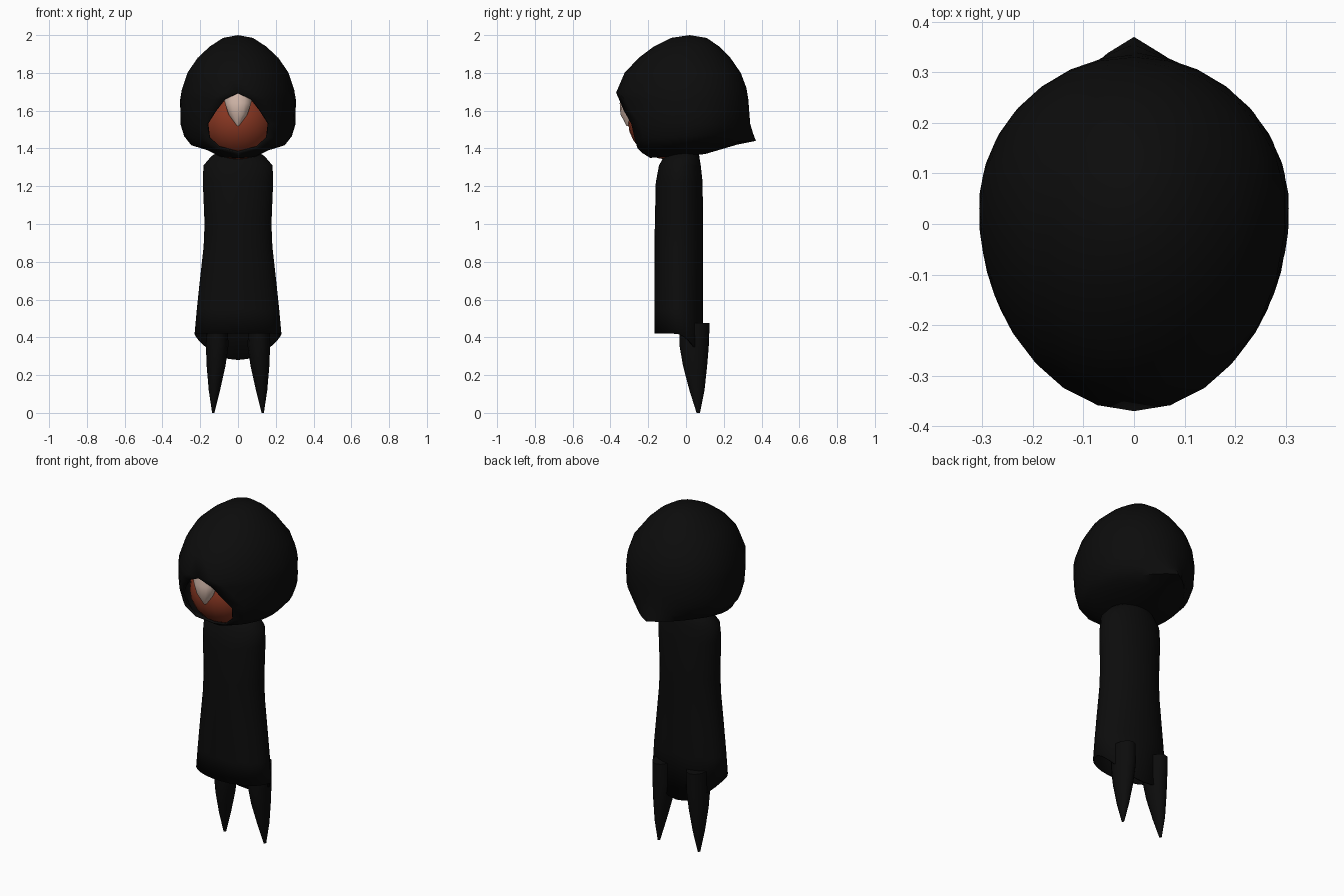
import bpy, bmesh, math

if "Cube" in bpy.data.objects:
    bpy.data.objects.remove(bpy.data.objects["Cube"])


def material(name, rgb):
    m = bpy.data.materials.new(name)
    m.diffuse_color = (*rgb, 1)
    m.use_nodes = True
    m.node_tree.nodes["Principled BSDF"].inputs["Base Color"].default_value = m.diffuse_color
    return m


BLACK = material("black_cloth", (0.0036, 0.0036, 0.0036))
BROWN = material("brown_skin", (0.25, 0.038, 0.016))
CREAM = material("cream_hair", (0.68, 0.50, 0.42))


def finish(name, rows, mat, closed=True, caps=(True, True), angle=50):
    """Skin a list of point rows into an object."""
    bm = bmesh.new()
    vs = [[bm.verts.new(p) for p in row] for row in rows]
    n = len(rows[0])
    for a, b in zip(vs, vs[1:]):
        for i in range(n if closed else n - 1):
            j = (i + 1) % n
            bm.faces.new((a[i], a[j], b[j], b[i]))
    for row, cap in ((vs[0], caps[0]), (vs[-1], caps[1])):
        if cap:
            bm.faces.new(row)
    bmesh.ops.remove_doubles(bm, verts=bm.verts, dist=0.0005)
    bmesh.ops.recalc_face_normals(bm, faces=bm.faces)
    me = bpy.data.meshes.new(name)
    bm.to_mesh(me)
    bm.free()
    me.materials.append(mat)
    ob = bpy.data.objects.new(name, me)
    bpy.context.collection.objects.link(ob)
    bpy.ops.object.select_all(action="DESELECT")
    ob.select_set(True)
    bpy.context.view_layer.objects.active = ob
    bpy.ops.object.shade_smooth_by_angle(angle=math.radians(angle))
    return ob


def ellipse(z, cx, cy, rx, ry, n=20):
    return [(cx + rx * math.sin(2 * math.pi * i / n),
             cy - ry * math.cos(2 * math.pi * i / n), z) for i in range(n)]


def thicken(ob, t):
    mod = ob.modifiers.new("thickness", "SOLIDIFY")
    mod.thickness = t
    mod.offset = -1


# Hood: front z, back z, front y, back y, half width, half opening, back point
hood_rows = [
    (2.0, 2.0, 0.02, 0.02, 0, 0, 0),
    (1.985, 1.985, -0.08, 0.11, 0.08, 0, 0),
    (1.94, 1.94, -0.17, 0.175, 0.15, 0, 0),
    (1.88, 1.88, -0.25, 0.235, 0.215, 0, 0),
    (1.80, 1.80, -0.325, 0.29, 0.27, 0, 0),
    (1.695, 1.72, -0.37, 0.32, 0.30, 0, 0),
    (1.66, 1.66, -0.365, 0.33, 0.306, 0.07, 0),
    (1.60, 1.59, -0.36, 0.33, 0.307, 0.12, 0.005),
    (1.53, 1.53, -0.35, 0.32, 0.305, 0.165, 0.02),
    (1.45, 1.48, -0.33, 0.295, 0.285, 0.155, 0.06),
    (1.40, 1.44, -0.28, 0.27, 0.25, 0.10, 0.10),
    (1.375, 1.42, -0.23, 0.22, 0.17, 0, 0.05),
    (1.35, 1.37, -0.19, 0.10, 0.10, 0, 0),
    (1.36, 1.36, -0.05, -0.05, 0, 0, 0),
]
rows = []
STEPS = 26
for zf, zb, yf, yb, w, gap, tip in hood_rows:
    start = math.asin(gap / w) if gap else 0
    row = []
    for i in range(STEPS + 1):
        a = start + (2 * math.pi - 2 * start) * i / STEPS
        f = (1 - math.cos(a)) / 2
        x = w * math.sin(a)
        cy = 0.03 if yf < -0.3 else (yf + yb) / 2
        y = cy - math.cos(a) * (cy - yf if math.cos(a) > 0 else yb - cy)
        if math.cos(a) < 0:
            y += tip * max(0, 1 - abs(x) / 0.2)
        row.append((x, y, zf + (zb - zf) * f))
    rows.append(row)
hood = finish("hood", rows, BLACK, closed=False, caps=(False, False))
thicken(hood, 0.012)

# Head inside the hood
head_rows = []
for k in range(13):
    a = math.pi * k / 12
    s = math.sin(a)
    head_rows.append(ellipse(1.54 + 0.2 * math.cos(a), 0, -0.085,
                             0.205 * s, 0.222 * s, 24))
finish("head", head_rows, BROWN, caps=(False, False))

# Pointed lock of hair over the face
finish("hair_lock", [ellipse(z, 0, y, rx, ry, 12) for z, y, rx, ry in (
    (1.71, -0.30, 0.075, 0.035), (1.64, -0.305, 0.07, 0.046),
    (1.58, -0.305, 0.05, 0.042), (1.52, -0.303, 0.006, 0.012))], CREAM)

# Robe, with a hem that dips at the back
robe_rows = [ellipse(z, 0, (yf + yb) / 2, w, (yb - yf) / 2, 28) for z, w, yf, yb in (
    (1.39, 0.09, -0.09, 0.06), (1.36, 0.14, -0.115, 0.07),
    (1.31, 0.183, -0.143, 0.078), (1.22, 0.186, -0.16, 0.088),
    (1.0, 0.177, -0.165, 0.09), (0.88, 0.182, -0.167, 0.09),
    (0.7, 0.202, -0.168, 0.09), (0.55, 0.218, -0.168, 0.09))]
hem = ellipse(0.42, 0, -0.039, 0.23, 0.129, 28)
robe_rows.append([(x, y, z - 0.14 * max(0, (y + 0.06) / 0.15) ** 2) for x, y, z in hem])
robe = finish("robe", robe_rows, BLACK, caps=(True, False))
thicken(robe, 0.01)

# Tapered legs ending in points
for side, label in ((-1, "left"), (1, "right")):
    finish(label + "_leg", [ellipse(z, side * cx, cy, rx, ry, 12) for z, cx, cy, rx, ry in (
        (0.475, 0.112, 0.045, 0.055, 0.08), (0.36, 0.11, 0.043, 0.06, 0.078),
        (0.25, 0.116, 0.048, 0.05, 0.064), (0.12, 0.125, 0.058, 0.03, 0.04),
        (0.0, 0.131, 0.065, 0.006, 0.009))], BLACK)
